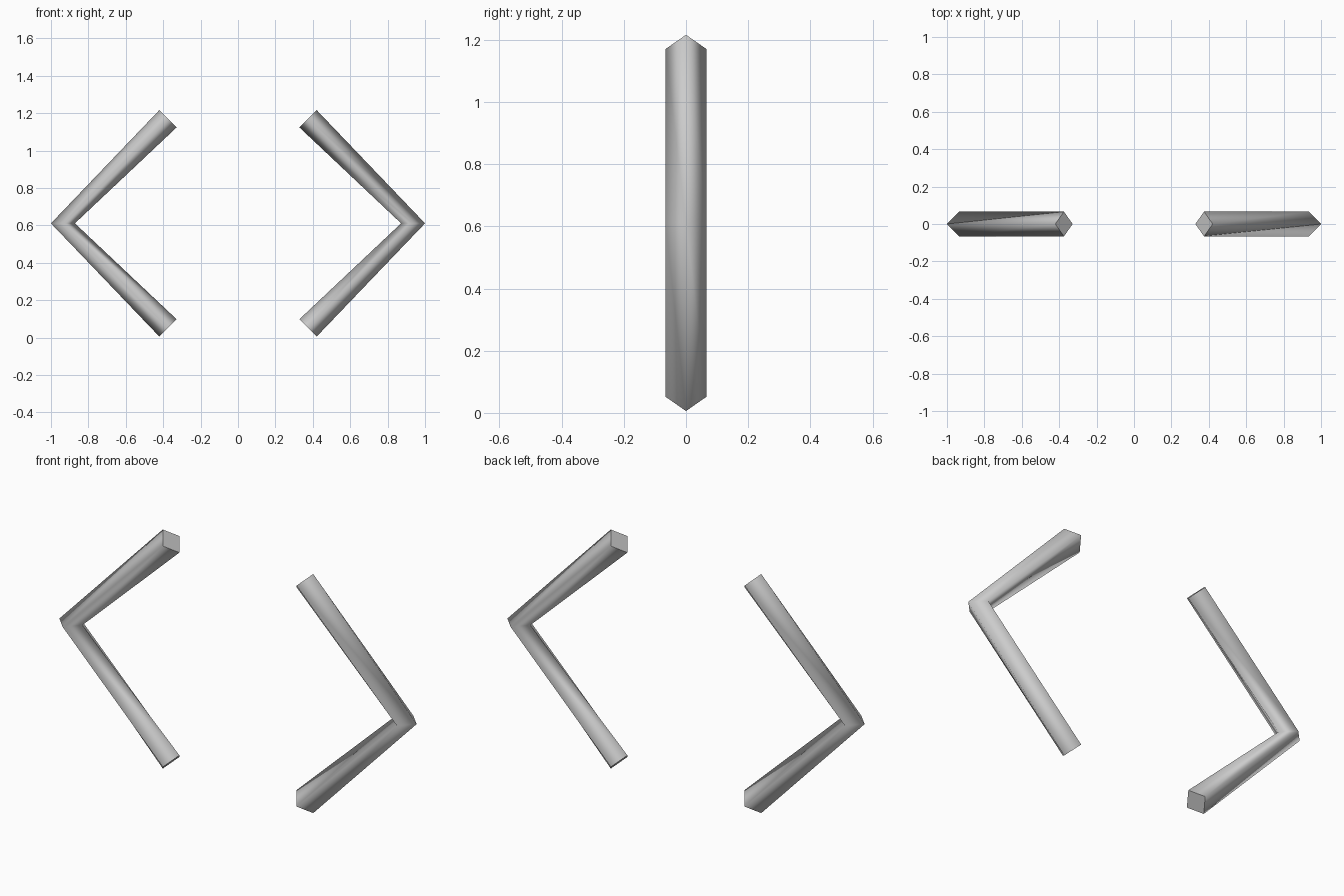
import bpy
import math

if "Cube" in bpy.data.objects:
    bpy.data.objects.remove(bpy.data.objects["Cube"])

grey = bpy.data.materials.new("light_grey")
grey.diffuse_color = (0.6, 0.6, 0.6, 1)
grey.use_nodes = True
grey.node_tree.nodes["Principled BSDF"].inputs["Base Color"].default_value = grey.diffuse_color

W = 0.066     # half depth of the square bar
MID = 0.611   # height of the elbow


def ring(outer, inner):
    """Square bar section standing on its corner: outer, back, inner, front."""
    (xo, zo), (xi, zi) = outer, inner
    xm, zm = (xo + xi) / 2, (zo + zi) / 2
    return [(xo, 0, zo), (xm, W, zm), (xi, 0, zi), (xm, -W, zm)]


def chevron(name, turn):
    # sections at the lower end, the mitred elbow and the upper end
    dz_out, dz_in = 0.605, 0.513
    verts = (ring((-0.421, MID - dz_out), (-0.328, MID - dz_in))
             + ring((-1.0, MID), (-0.872, MID))
             + ring((-0.421, MID + dz_out), (-0.328, MID + dz_in)))
    c, s = math.cos(turn), math.sin(turn)
    verts = [(x * c - y * s, x * s + y * c, z) for x, y, z in verts]
    faces = [(0, 1, 2, 3), (11, 10, 9, 8)]
    for base in (0, 4):
        for i in range(4):
            j = (i + 1) % 4
            faces.append((base + i, base + 4 + i, base + 4 + j, base + j))
    mesh = bpy.data.meshes.new(name)
    mesh.from_pydata(verts, [], faces)
    mesh.materials.append(grey)
    # smooth sides, flat end caps
    for p in mesh.polygons:
        p.use_smooth = p.index > 1
    for e in mesh.edges:
        a, b = e.vertices
        if a // 4 == b // 4 and a // 4 != 1:
            e.use_edge_sharp = True
    obj = bpy.data.objects.new(name, mesh)
    bpy.context.collection.objects.link(obj)


chevron("left_chevron_bar", 0)
chevron("right_chevron_bar", math.pi)
